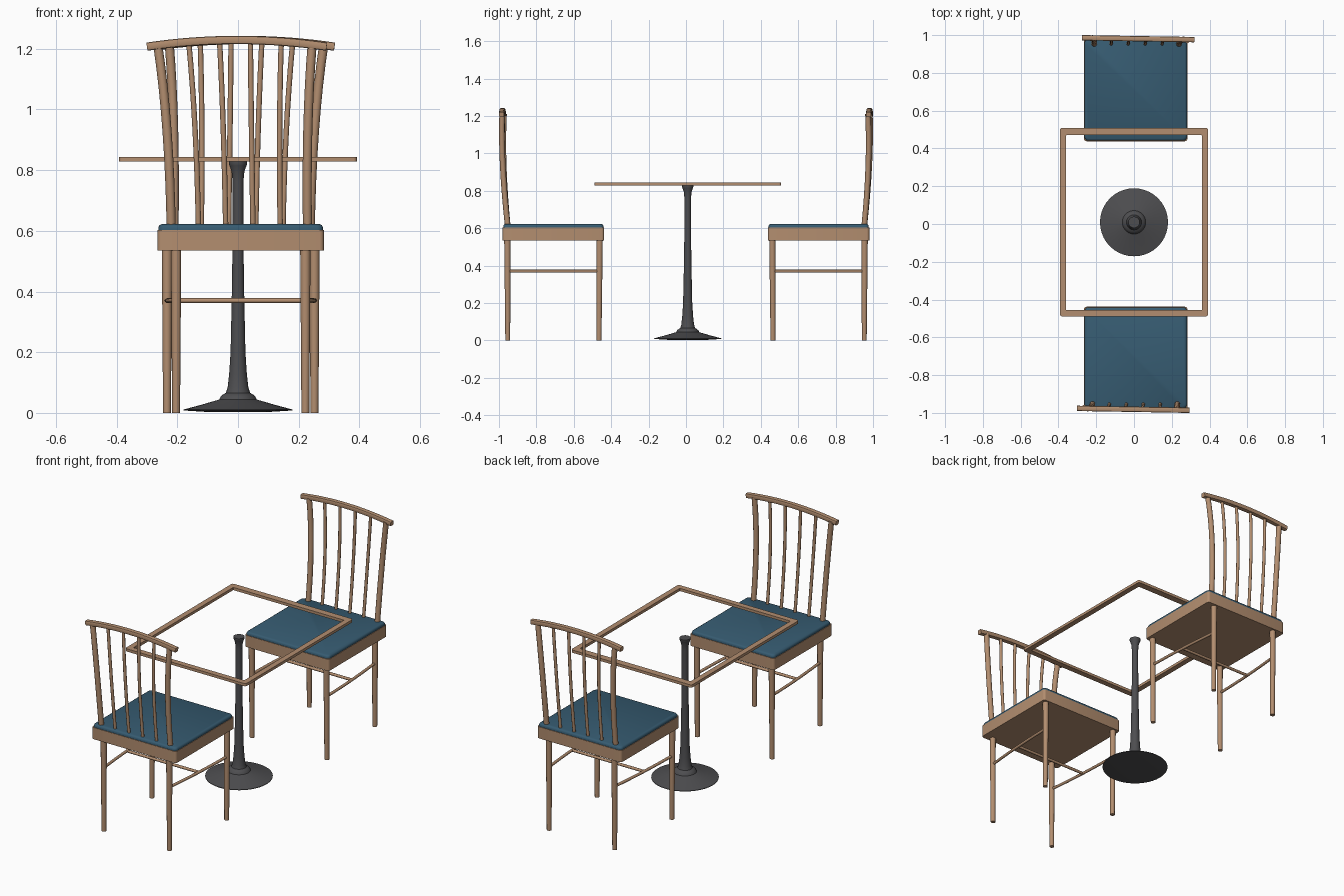
import bpy, bmesh, math
from mathutils import Vector, Matrix

if "Cube" in bpy.data.objects:
    bpy.data.objects.remove(bpy.data.objects["Cube"])


def material(name, col):
    m = bpy.data.materials.new(name)
    m.diffuse_color = (*col, 1)
    m.use_nodes = True
    m.node_tree.nodes["Principled BSDF"].inputs["Base Color"].default_value = m.diffuse_color
    return m


wood = material("light wood", (0.45, 0.27, 0.16))
blue = material("blue fabric", (0.037, 0.105, 0.165))
grey = material("dark metal", (0.075, 0.075, 0.08))


def finish(bm, name, mat, matrix=None, smooth=True):
    bmesh.ops.recalc_face_normals(bm, faces=bm.faces[:])
    if matrix:
        bm.transform(matrix)
    me = bpy.data.meshes.new(name)
    bm.to_mesh(me)
    bm.free()
    me.materials.append(mat)
    ob = bpy.data.objects.new(name, me)
    bpy.context.collection.objects.link(ob)
    if smooth:
        bpy.ops.object.select_all(action='DESELECT')
        ob.select_set(True)
        bpy.context.view_layer.objects.active = ob
        bpy.ops.object.shade_smooth_by_angle(angle=math.radians(35))
    return ob


def bridge(bm, a, b):
    n = len(a)
    for i in range(n):
        bm.faces.new((a[i], a[(i + 1) % n], b[(i + 1) % n], b[i]))


def smooth_path(pts, n=8):
    # quadratic curve through three points
    a, m, b = map(Vector, pts)
    c = 2 * m - (a + b) / 2
    return [a * (1 - t) ** 2 + c * 2 * t * (1 - t) + b * t * t
            for t in (i / n for i in range(n + 1))]


def sweep(name, path, section, scales, mat, matrix):
    # carry a closed 2D section along a path
    path = [Vector(p) for p in path]
    bm = bmesh.new()
    rings = []
    for i, p in enumerate(path):
        t = (path[min(i + 1, len(path) - 1)] - path[max(i - 1, 0)]).normalized()
        u = Vector((0, 1, 0)) if abs(t.y) < 0.7 else Vector((1, 0, 0))
        v = t.cross(u).normalized()
        u = v.cross(t)
        s = scales[0] + (scales[1] - scales[0]) * i / (len(path) - 1)
        rings.append([bm.verts.new(p + (u * a + v * b) * s) for a, b in section])
    for a, b in zip(rings, rings[1:]):
        bridge(bm, a, b)
    bm.faces.new(rings[0])
    bm.faces.new(rings[-1])
    return finish(bm, name, mat, matrix)


def rounded_rect(x0, x1, y0, y1, r, n=4):
    pts = []
    for k, (x, y) in enumerate(((x1 - r, y1 - r), (x0 + r, y1 - r), (x0 + r, y0 + r), (x1 - r, y0 + r))):
        for i in range(n + 1):
            a = math.pi / 2 * (k + i / n)
            pts.append((x + r * math.cos(a), y + r * math.sin(a)))
    return pts


def slab(name, rect, r, layers, mat, matrix):
    # stacked rounded rectangles: layers are (z, inset)
    x0, x1, y0, y1 = rect
    bm = bmesh.new()
    rings = [[bm.verts.new((x, y, z)) for x, y in
              rounded_rect(x0 + d, x1 - d, y0 + d, y1 - d, r)] for z, d in layers]
    for a, b in zip(rings, rings[1:]):
        bridge(bm, a, b)
    bm.faces.new(rings[0])
    bm.faces.new(rings[-1])
    return finish(bm, name, mat, matrix)


ROUND = [(math.cos(math.tau * i / 12), math.sin(math.tau * i / 12)) for i in range(12)]
RAIL = rounded_rect(-0.014, 0.014, -0.0135, 0.0135, 0.006, 2)
CX = 0.009


def chair(label, M):
    def part(n):
        return label + "_" + n
    # seat frame and cushion
    rect = (CX - 0.274, CX + 0.274, -0.98, -0.438)
    slab(part("seat_frame"), rect, 0.014, [(0.535, 0.0), (0.603, 0.0)], wood, M)
    slab(part("cushion"), rect, 0.02,
         [(0.600, 0.003), (0.612, 0.003), (0.618, 0.006), (0.622, 0.013)], blue, M)
    # legs and side stretchers
    for side, s in (("left", -1), ("right", 1)):
        xr, xf = CX + s * 0.213, CX + s * 0.243
        sweep(part(side + "_rear_leg"), [(xr, -0.953, 0), (xr, -0.955, 0.54)], ROUND, (0.013, 0.017), wood, M)
        sweep(part(side + "_front_leg"), [(xf, -0.465, 0), (xf, -0.462, 0.54)], ROUND, (0.013, 0.017), wood, M)
        sweep(part(side + "_stretcher"),
              smooth_path([(xr, -0.955, 0.37), (CX + s * 0.234, -0.71, 0.37), (xf, -0.463, 0.37)]),
              ROUND, (0.008, 0.008), wood, M)
    # cross stretcher
    sweep(part("cross_stretcher"), [(CX - 0.234, -0.71, 0.37), (CX + 0.234, -0.71, 0.37)],
          ROUND, (0.008, 0.008), wood, M)
    # back posts and spindles, fanning outwards
    for i in range(6):
        t = i / 5
        post = i in (0, 5)
        bot, mid, top = -0.22 + 0.449 * t, -0.234 + 0.464 * t, -0.264 + 0.508 * t
        y = 0.005 - 0.01 * t
        zt = 1.228 - 0.018 * (2 * t - 1) ** 2
        r = 0.015 if post else 0.0088
        sweep(part("back_post" if post else "back_spindle") + str(i),
              smooth_path([(bot, -0.952, 0.6), (mid, -0.977 + y * 0.5, 0.93), (top, -0.978 + y, zt)]),
              ROUND, (r, r), wood, M)
    # curved top rail
    path = []
    for i in range(17):
        u = i / 8 - 1
        path.append((-0.004 + 0.296 * u, -0.981 - 0.005 * u, 1.229 - 0.022 * u * u))
    sweep(part("top_rail"), path, RAIL, (1, 1), wood, M)


chair("front_chair", Matrix.Identity(4))
chair("back_chair", Matrix.Translation((2 * CX, 0, 0)) @ Matrix.Rotation(math.pi, 4, 'Z'))

# open rectangular table frame
bm = bmesh.new()
outer = rounded_rect(-0.392, 0.392, -0.489, 0.509, 0.012)
inner = rounded_rect(-0.36, 0.36, -0.456, 0.47, 0.003)
loops = [[bm.verts.new((x, y, z)) for x, y in pts]
         for pts, z in ((outer, 0.828), (outer, 0.844), (inner, 0.844), (inner, 0.828))]
for k in range(4):
    bridge(bm, loops[k], loops[(k + 1) % 4])
finish(bm, "table_frame", wood)

# turned pedestal
profile = [(0.10, 0.003), (0.18, 0.008), (0.18, 0.011), (0.12, 0.027), (0.062, 0.044), (0.057, 0.054),
           (0.05, 0.06), (0.04, 0.066), (0.034, 0.085), (0.029, 0.13), (0.0245, 0.2), (0.021, 0.36),
           (0.018, 0.55), (0.0175, 0.76), (0.021, 0.795), (0.028, 0.815), (0.03, 0.82), (0.03, 0.828)]
bm = bmesh.new()
N = 40
rings = [[bm.verts.new((r * math.cos(math.tau * i / N), 0.009 + r * math.sin(math.tau * i / N), z))
          for i in range(N)] for r, z in profile]
for a, b in zip(rings, rings[1:]):
    bridge(bm, a, b)
bm.faces.new(rings[0])
bm.faces.new(rings[-1])
finish(bm, "table_pedestal", grey)
